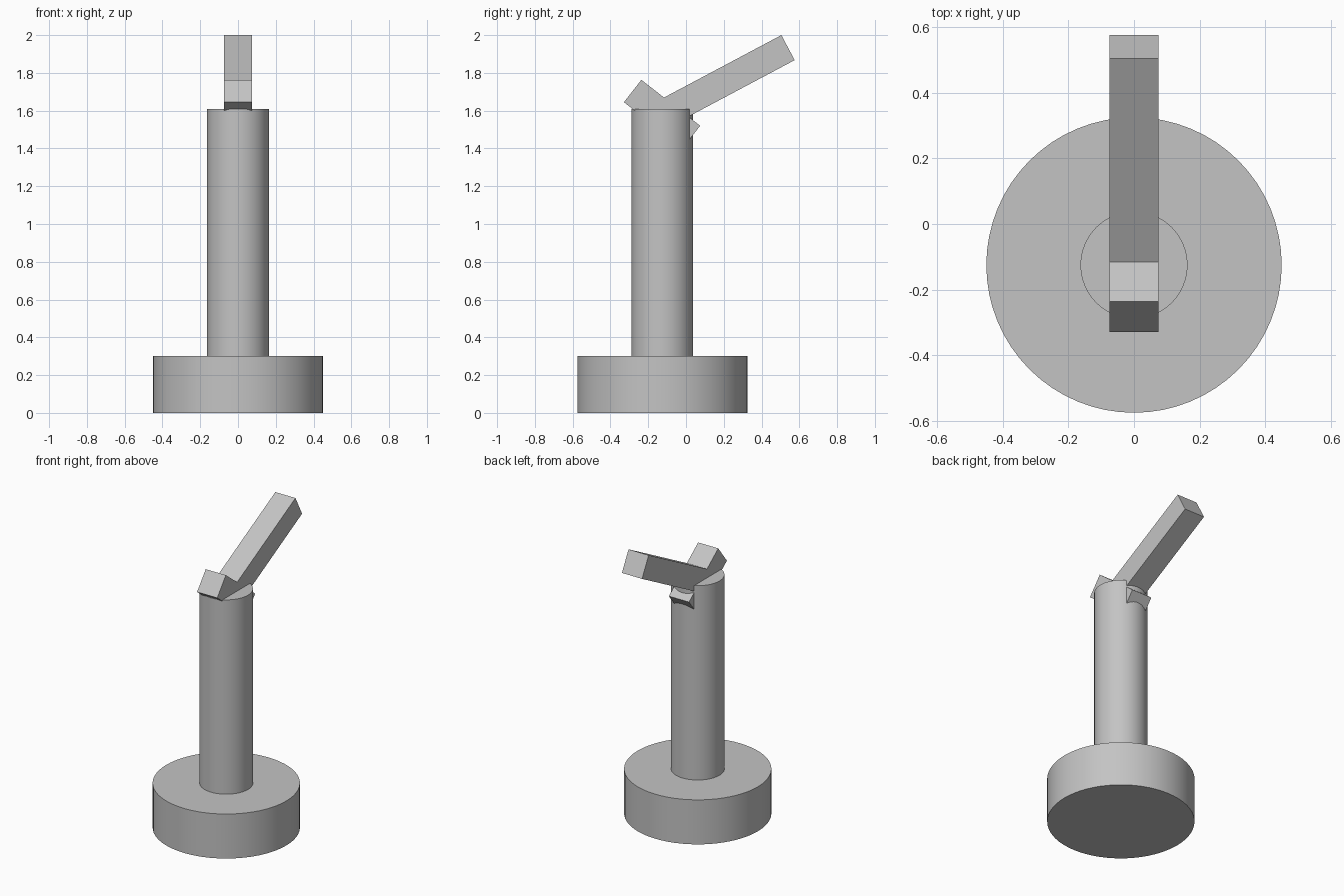
import bpy
import math
from mathutils import Vector

cube = bpy.data.objects.get("Cube")
if cube:
    bpy.data.objects.remove(cube, do_unlink=True)

# Single plain grey material
GREY = (0.55, 0.55, 0.55, 1.0)
grey = bpy.data.materials.new("plain grey")
grey.use_nodes = True
grey.diffuse_color = GREY
grey.node_tree.nodes["Principled BSDF"].inputs["Base Color"].default_value = GREY

AXIS_Y = -0.125
ARM_SIZE = 0.15


def finish(name):
    obj = bpy.context.object
    obj.name = name
    obj.data.materials.append(grey)
    return obj


def cylinder(name, radius, bottom, top):
    bpy.ops.mesh.primitive_cylinder_add(
        vertices=64, radius=radius, depth=top - bottom,
        location=(0, AXIS_Y, (bottom + top) / 2))
    bpy.ops.object.shade_smooth_by_angle(angle=math.radians(30))
    return finish(name)


def bar(name, top_back, degrees, length):
    """Square bar sloping in the YZ plane, placed by its upper back edge."""
    angle = math.radians(degrees)
    along = Vector((0, math.cos(angle), math.sin(angle)))
    normal = Vector((0, -math.sin(angle), math.cos(angle)))
    centre = Vector((0, *top_back)) - along * length / 2 - normal * ARM_SIZE / 2
    bpy.ops.mesh.primitive_cube_add(size=1, location=centre, rotation=(angle, 0, 0))
    obj = finish(name)
    obj.scale = (ARM_SIZE, length, ARM_SIZE)
    bpy.ops.object.transform_apply(location=False, rotation=False, scale=True)
    return obj


# Round foot and column
cylinder("base", 0.45, 0.0, 0.30)
cylinder("column", 0.163, 0.30, 1.61)

# Long raised arm and short cross arm, both running into the column
bar("long_arm", (0.505, 2.0), 28, 0.80)
bar("short_arm", (0.075, 1.52), -38, 0.395)
